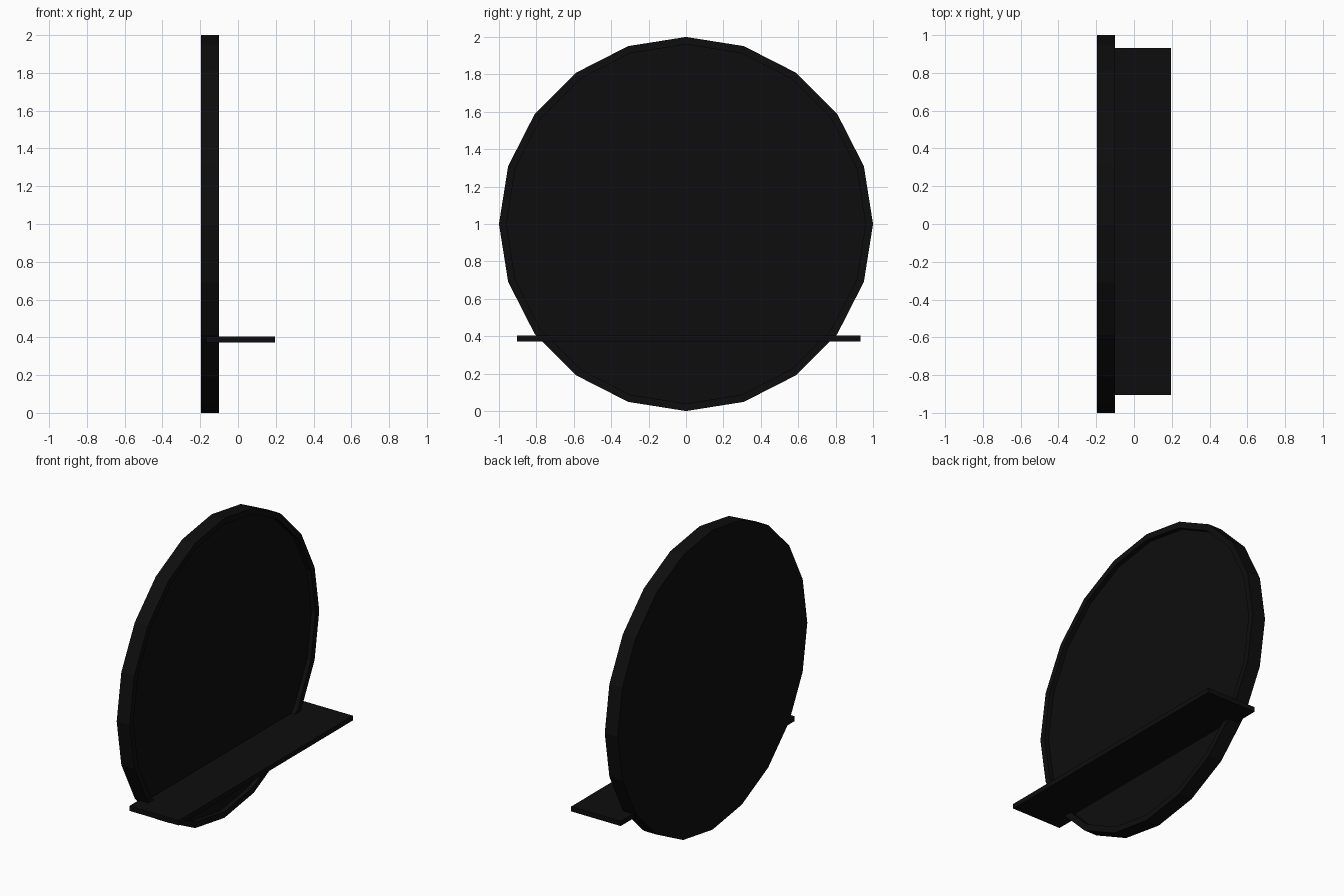
import bpy
import bmesh
from math import radians
from mathutils import Matrix

cube = bpy.data.objects.get("Cube")
if cube:
    bpy.data.objects.remove(cube, do_unlink=True)

black = bpy.data.materials.new("matte black")
black.use_nodes = True
colour = (0.004, 0.004, 0.004, 1)
black.diffuse_color = colour
black.node_tree.nodes["Principled BSDF"].inputs["Base Color"].default_value = colour


def finish(name, bm):
    """Turn a bmesh into a flat shaded, coloured object."""
    bmesh.ops.recalc_face_normals(bm, faces=bm.faces)
    mesh = bpy.data.meshes.new(name)
    bm.to_mesh(mesh)
    bm.free()
    mesh.materials.append(black)
    obj = bpy.data.objects.new(name, mesh)
    bpy.context.collection.objects.link(obj)
    return obj


# Upright round panel: twenty sides, thin raised rim around a shallow recess
back, front = -0.196, -0.1
bm = bmesh.new()
place = Matrix.Translation(((back + front) / 2, 0, 1)) @ Matrix.Rotation(radians(90), 4, "Y")
bmesh.ops.create_cone(bm, cap_ends=True, segments=20, radius1=1, radius2=1,
                      depth=front - back, matrix=place)
bm.normal_update()
face = max(bm.faces, key=lambda f: f.calc_center_median().x)
bmesh.ops.inset_region(bm, faces=[face], thickness=0.04)
sunk = bmesh.ops.extrude_discrete_faces(bm, faces=[face])["faces"][0]
bmesh.ops.translate(bm, verts=sunk.verts, vec=(-0.03, 0, 0))
finish("round_panel", bm)

# Shelf board passing through the lower part of the panel
low, high = (-0.17, -0.904, 0.373), (0.196, 0.932, 0.405)
size = [b - a for a, b in zip(low, high)]
middle = [(a + b) / 2 for a, b in zip(low, high)]
bm = bmesh.new()
bmesh.ops.create_cube(bm, size=1, matrix=Matrix.Translation(middle) @ Matrix.Diagonal((*size, 1)))
finish("shelf", bm)
